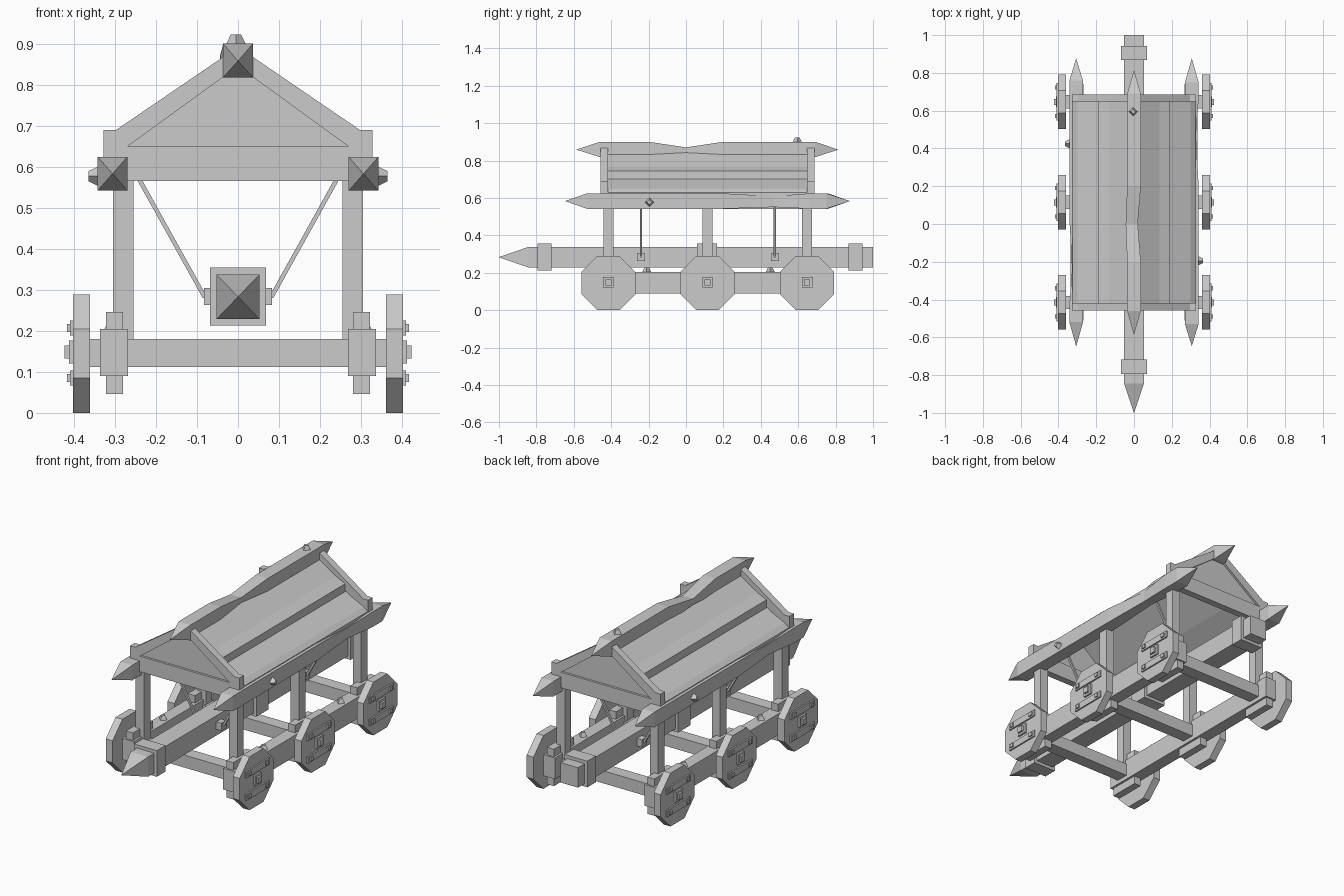
import bpy, bmesh, math
from mathutils import Vector

if "Cube" in bpy.data.objects:
    bpy.data.objects.remove(bpy.data.objects["Cube"])

WHEEL_Y = (-0.415, 0.115, 0.647)
ROPE_Y = (-0.24, 0.475)
SIDES = ((-1, "left"), (1, "right"))


def finish(name, bm):
    bmesh.ops.remove_doubles(bm, verts=bm.verts, dist=1e-5)
    bmesh.ops.recalc_face_normals(bm, faces=bm.faces)
    me = bpy.data.meshes.new(name)
    bm.to_mesh(me)
    bm.free()
    ob = bpy.data.objects.new(name, me)
    bpy.context.collection.objects.link(ob)
    return ob


def loft(name, rings):
    """Skin closed rings of points, capping both ends."""
    bm = bmesh.new()
    rows = [[bm.verts.new(p) for p in r] for r in rings]
    n = len(rows[0])
    for a, b in zip(rows, rows[1:]):
        for i in range(n):
            j = (i + 1) % n
            bm.faces.new((a[i], a[j], b[j], b[i]))
    bm.faces.new(rows[0])
    bm.faces.new(rows[-1][::-1])
    return finish(name, bm)


def box(name, x, y, z):
    return loft(name, [[(x[0], b, z[0]), (x[1], b, z[0]), (x[1], b, z[1]), (x[0], b, z[1])] for b in y])


def beam(name, sections):
    """Square log along y; sections are (y, centre x, centre z, half width, half height)."""
    return loft(name, [[(cx + i * hx, y, cz + k * hz) for i, k in ((-1, -1), (1, -1), (1, 1), (-1, 1))]
                       for y, cx, cz, hx, hz in sections])


def prism_y(name, profile, y0, y1):
    return loft(name, [[(x, y, z) for x, z in profile] for y in (y0, y1)])


def stud(name, pos, axis, size=0.02, height=0.022):
    """Small tapered nail head pointing along axis."""
    n = Vector(axis)
    u = n.orthogonal().normalized()
    v = n.cross(u)
    p = Vector(pos)
    return loft(name, [[p + n * h + (u * i + v * k) * r for i, k in ((-1, -1), (1, -1), (1, 1), (-1, 1))]
                       for h, r in ((-0.01, size), (height, size * 0.45))])


def spread(s, a, b):
    return tuple(sorted((s * a, s * b)))


# Ram log with spike, collars and rope lugs
beam("ram_log", [(-1, 0, 0.283, 0.0005, 0.0005), (-0.845, 0, 0.283, 0.052, 0.054), (1, 0, 0.283, 0.052, 0.054)])
for y0, y1 in ((-0.793, -0.718), (0.06, 0.165), (0.868, 0.943)):
    box("ram_collar", (-0.068, 0.068), (y0, y1), (0.213, 0.355))

for s, side in SIDES:
    # Chassis side beam with top studs
    box(side + "_chassis_beam", spread(s, 0.268, 0.337), (-0.51, 0.74), (0.09, 0.205))
    for y in (-0.21, 0.45):
        stud(side + "_chassis_stud", (s * 0.302, y, 0.205), (0, 0, 1))

    for y in WHEEL_Y:
        # Axle block and roof post
        box(side + "_axle_block", spread(s, 0.28, 0.322), (y - 0.085, y + 0.085), (0.046, 0.246))
        box(side + "_post", spread(s, 0.255, 0.305), (y - 0.027, y + 0.027), (0.12, 0.6))
        # Octagonal wheel
        r = 0.1445 / math.cos(math.pi / 8)
        loft(side + "_wheel", [[(s * x, y + r * math.cos(a), 0.1445 + r * math.sin(a))
                                for a in [math.pi * (i + 0.5) / 4 for i in range(8)]] for x in (0.361, 0.402)])
        # Wheel straps with nails
        for z in (0.085, 0.207):
            box(side + "_wheel_strap", spread(s, 0.39, 0.41), (y - 0.1, y + 0.1), (z - 0.018, z + 0.018))
            for d in (-0.075, 0.075):
                box(side + "_strap_nail", spread(s, 0.4, 0.417), (y + d - 0.011, y + d + 0.011),
                    (z - 0.01, z + 0.01))
        # Hub
        box(side + "_hub", spread(s, 0.39, 0.412), (y - 0.028, y + 0.028), (0.12, 0.176))
        box(side + "_hub_cap", spread(s, 0.4, 0.423), (y - 0.016, y + 0.016), (0.132, 0.164))

    for y in ROPE_Y:
        # Hanging rope and lug
        box(side + "_rope_lug", spread(s, 0.045, 0.083), (y - 0.021, y + 0.021), (0.263, 0.304))
        prism_y(side + "_rope", [(s * 0.074, 0.28), (s * 0.086, 0.28), (s * 0.25, 0.575), (s * 0.238, 0.575)],
                y - 0.006, y + 0.006)

    # Eave beam: the left one is the right one turned around y = 0.115
    def ey(y, s=s):
        return 0.115 + s * (y - 0.115)
    x, z, hx, hz = 0.306, 0.583, 0.036, 0.041
    beam(side + "_eave_beam", [(ey(-0.645), s * x, z, 0.0005, 0.0005), (ey(-0.53), s * x, z, hx, hz),
                               (ey(0.2), s * x, z, hx, hz), (ey(0.47), s * (x - 0.004), 0.58, 0.026, 0.029),
                               (ey(0.66), s * x, z, hx, hz), (ey(0.75), s * x, z, hx, hz),
                               (ey(0.876), s * x, z, 0.0005, 0.0005)])
    stud(side + "_eave_stud", (s * 0.342, ey(-0.195), 0.577), (s, 0, 0))

    # Roof slope with a stepped middle batten
    slope = [(0, 0.855), (0.135, 0.768), (0.19, 0.743), (0.19, 0.70), (0.30, 0.648), (0.325, 0.628),
             (0.325, 0.61), (0.29, 0.61), (0.18, 0.68), (0, 0.825)]
    prism_y(side + "_roof_slope", [(s * a, b) for a, b in slope], -0.43, 0.66)

# Cross axles
for y in WHEEL_Y:
    box("axle", (-0.375, 0.375), (y - 0.035, y + 0.035), (0.112, 0.18))

# Gable frames with recessed panels
half = [(0.328, 0.565), (0.328, 0.69), (0.297, 0.69), (0.03, 0.872)]
outer = half + [(-a, b) for a, b in reversed(half)]
inner = [(0.27, 0.649), (0, 0.845), (-0.27, 0.649)]
for y0, y1 in ((-0.457, -0.418), (0.648, 0.686)):
    box("gable_board", (-0.328, 0.328), (y0, y1), (0.565, 0.649))
    for s, side in SIDES:
        rafter = [(0.27, 0.649), (0.328, 0.649), (0.328, 0.69), (0.297, 0.69), (0.03, 0.872), (0, 0.872), (0, 0.845)]
        prism_y(side + "_gable_rafter", [(s * a, b) for a, b in rafter], y0, y1)
    prism_y("gable_panel", inner, y0 + 0.012, y1 - 0.012)

# Ridge beam, hewn thinner in the middle
beam("ridge_beam", [(-0.585, 0, 0.858, 0.0005, 0.0005), (-0.46, 0, 0.859, 0.036, 0.041),
                    (-0.2, 0, 0.859, 0.036, 0.041), (0, -0.012, 0.854, 0.032, 0.016),
                    (0.2, 0, 0.859, 0.036, 0.041), (0.69, 0, 0.859, 0.036, 0.041),
                    (0.813, 0, 0.858, 0.0005, 0.0005)])
stud("ridge_stud", (-0.005, 0.595, 0.9), (0, 0, 1))
